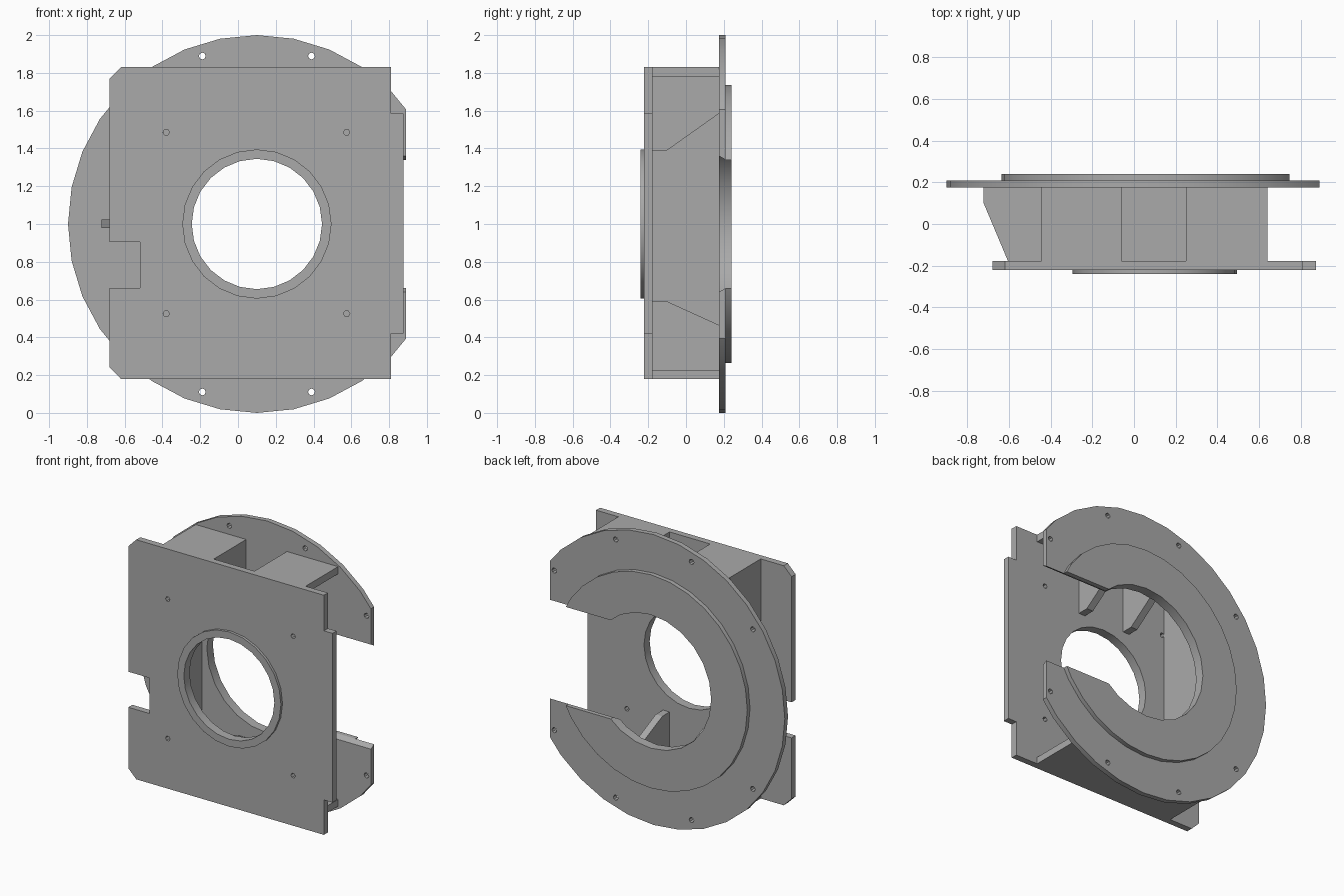
import bpy, bmesh, math
from mathutils import Vector

cube = bpy.data.objects.get("Cube")
if cube:
    bpy.data.objects.remove(cube, do_unlink=True)

grey = bpy.data.materials.new("mid grey")
grey.use_nodes = True
COLOUR = (0.4, 0.4, 0.4, 1)
grey.diffuse_color = COLOUR
grey.node_tree.nodes["Principled BSDF"].inputs["Base Color"].default_value = COLOUR

CX, CZ = 0.1, 1.0            # axis of the round parts
FRONT, BACK = -0.178, 0.175  # inner faces of plate and disc


def prism(name, points, axis, lo, hi):
    """Extrude a 2D outline along an axis; the outline uses the other two axes in order."""
    def place(p, h):
        c = list(p)
        c.insert("xyz".index(axis), h)
        return Vector(c)
    bm = bmesh.new()
    rings = [[bm.verts.new(place(p, h)) for p in points] for h in (lo, hi)]
    for ring in rings:
        bm.faces.new(ring)
    n = len(points)
    for i in range(n):
        j = (i + 1) % n
        bm.faces.new((rings[0][i], rings[0][j], rings[1][j], rings[1][i]))
    bmesh.ops.recalc_face_normals(bm, faces=bm.faces)
    mesh = bpy.data.meshes.new(name)
    bm.to_mesh(mesh)
    bm.free()
    mesh.materials.append(grey)
    obj = bpy.data.objects.new(name, mesh)
    bpy.context.collection.objects.link(obj)
    return obj


def rect(a0, a1, b0, b1):
    return [(a0, b0), (a1, b0), (a1, b1), (a0, b1)]


def circle(r, sides, x=CX, z=CZ):
    return [(x + r * math.cos(math.tau * i / sides),
             z + r * math.sin(math.tau * i / sides)) for i in range(sides)]


def select_only(obj):
    bpy.ops.object.select_all(action="DESELECT")
    obj.select_set(True)
    bpy.context.view_layer.objects.active = obj


def cut(obj, cutter):
    cutter.hide_render = True
    mod = obj.modifiers.new("cut", "BOOLEAN")
    mod.operation = "DIFFERENCE"
    mod.solver = "EXACT"
    mod.object = cutter
    select_only(obj)
    bpy.ops.object.modifier_apply(modifier=mod.name)
    bpy.data.objects.remove(cutter, do_unlink=True)


def cut_hole(obj, r, sides, x=CX, z=CZ):
    cut(obj, prism("hole_cutter", circle(r, sides, x, z), "y", -0.5, 0.5))


# Front plate: chamfered left corners, stepped right edge, left notch
plate = prism("front_plate", [
    (-0.62, 0.18), (0.81, 0.18), (0.81, 0.42), (0.875, 0.42), (0.875, 1.585),
    (0.81, 1.585), (0.81, 1.83), (-0.62, 1.83), (-0.68, 1.77), (-0.68, 0.905),
    (-0.52, 0.905), (-0.52, 0.66), (-0.68, 0.66), (-0.68, 0.24)], "y", -0.222, FRONT)
cut_hole(plate, 0.345, 24)
for x in (-0.38, 0.575):
    for z in (0.525, 1.485):
        cut_hole(plate, 0.017, 6, x, z)

# Raised collar round the front opening
collar = prism("front_collar", circle(0.395, 24), "y", -0.24, -0.222)
cut_hole(collar, 0.345, 24)

# Back disc and raised ring, both opened by a tapered slot on one side
disc = prism("back_disc", circle(1.0, 32), "y", BACK, 0.21)
ring = prism("back_ring", circle(0.735, 32), "y", 0.21, 0.24)
for part in (disc, ring):
    cut_hole(part, 0.46, 24)
    slot = [(0.1, 0.605), (BACK, 0.64), (0.21, 0.66), (0.3, 0.66),
            (0.3, 1.34), (0.21, 1.34), (BACK, 1.36), (0.1, 1.395)]
    cut(part, prism("slot_cutter", slot, "x", 0.3, 1.3))
cut(disc, prism("trim_cutter", rect(0.89, 1.3, -0.2, 2.2), "y", -0.5, 0.5))
for degrees in (36, 72, 108, 144):
    for sign in (1, -1):
        a = math.radians(degrees * sign)
        cut_hole(disc, 0.018, 8, CX + 0.935 * math.cos(a), CZ + 0.935 * math.sin(a))

# Walls joining plate and disc
prism("side_wall", rect(FRONT, BACK, 0.18, 1.83), "x", -0.445, -0.395)
prism("floor_wall", rect(-0.395, 0.64, FRONT, BACK), "z", 0.18, 0.227)
prism("roof_right", rect(-0.395, -0.06, FRONT, BACK), "z", 1.78, 1.83)
prism("roof_left", rect(0.25, 0.64, FRONT, BACK), "z", 1.78, 1.83)

# Sloped ribs under the roofs and above the floor
for side, x in (("right", -0.11), ("left", 0.25)):
    prism("upper_rib_" + side, [(FRONT, 1.78), (FRONT, 1.39), (-0.1, 1.39),
                                (BACK, 1.585), (BACK, 1.78)], "x", x, x + 0.05)
    prism("lower_rib_" + side, [(FRONT, 0.227), (FRONT, 0.59), (-0.1, 0.59),
                                (BACK, 0.465), (BACK, 0.227)], "x", x, x + 0.05)

# Outer gusset on the side wall
prism("side_gusset", [(-0.445, FRONT), (-0.605, FRONT), (-0.722, 0.1),
                      (-0.722, BACK), (-0.445, BACK)], "z", 0.98, 1.025)

# Smooth the round edges only
for part in (collar, disc, ring, plate):
    select_only(part)
    bpy.ops.object.shade_smooth_by_angle(angle=math.radians(25))
